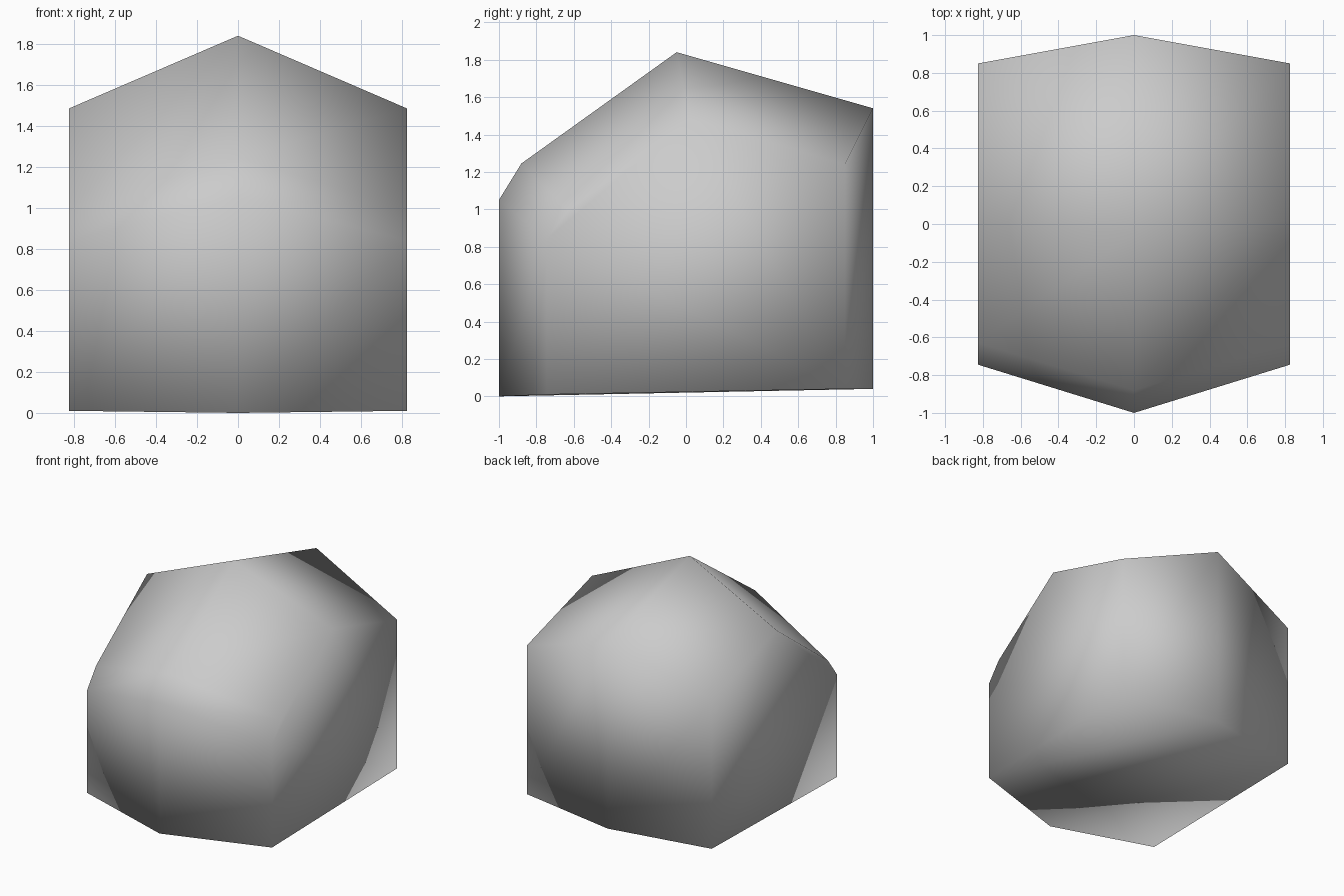
import bpy
import bmesh

cube = bpy.data.objects.get("Cube")
if cube:
    bpy.data.objects.remove(cube, do_unlink=True)

# Stone colour
stone = bpy.data.materials.new("stone grey")
stone.use_nodes = True
grey = (0.6, 0.6, 0.6, 1)
stone.diffuse_color = grey
stone.node_tree.nodes["Principled BSDF"].inputs["Base Color"].default_value = grey

# Cross-sections as (y, z): middle ridge and the lower flat ends
HALF_WIDTH = 0.825
ridge = [(-1, 0), (-1, 1.05), (-0.88, 1.245), (-0.05, 1.84), (1, 1.54), (1, 0.04)]
end = [(-0.745, 0.01), (-0.745, 0.84), (-0.63, 0.995), (0.02, 1.485), (0.85, 1.24), (0.85, 0.04)]

# Loft the three sections into a closed boulder
bm = bmesh.new()
rings = [[bm.verts.new((x, y, z)) for y, z in section]
         for x, section in ((-HALF_WIDTH, end), (0, ridge), (HALF_WIDTH, end))]
for a, b in zip(rings, rings[1:]):
    for i in range(len(a)):
        j = (i + 1) % len(a)
        bm.faces.new((a[i], a[j], b[j], b[i]))
bm.faces.new(rings[0])
bm.faces.new(rings[-1])
bmesh.ops.recalc_face_normals(bm, faces=bm.faces[:])
for face in bm.faces:
    face.smooth = True

mesh = bpy.data.meshes.new("boulder")
bm.to_mesh(mesh)
bm.free()
mesh.materials.append(stone)
boulder = bpy.data.objects.new("boulder", mesh)
bpy.context.collection.objects.link(boulder)
